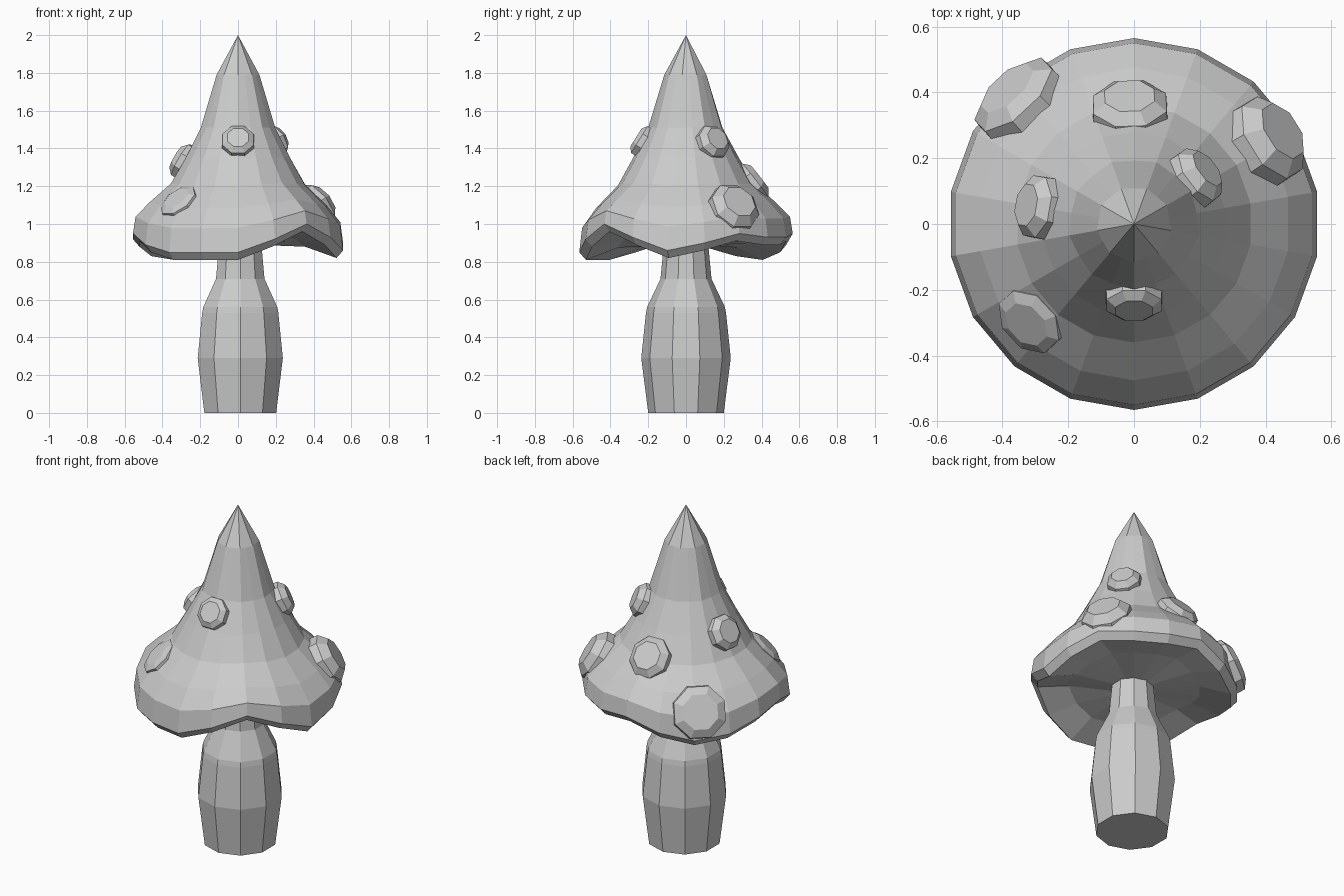
import bpy, bmesh, math
from mathutils import Vector

cube = bpy.data.objects.get("Cube")
if cube:
    bpy.data.objects.remove(cube)

grey = bpy.data.materials.new("stone grey")
grey.use_nodes = True
colour = (0.6, 0.6, 0.6, 1)
grey.diffuse_color = colour
grey.node_tree.nodes["Principled BSDF"].inputs["Base Color"].default_value = colour


def finish(name, bm):
    bmesh.ops.recalc_face_normals(bm, faces=bm.faces)
    mesh = bpy.data.meshes.new(name)
    bm.to_mesh(mesh)
    bm.free()
    mesh.materials.append(grey)
    obj = bpy.data.objects.new(name, mesh)
    bpy.context.collection.objects.link(obj)
    return obj


def bridge(bm, rings):
    for low, high in zip(rings, rings[1:]):
        n = len(low)
        for i in range(n):
            j = (i + 1) % n
            bm.faces.new((low[i], low[j], high[j], high[i]))


# Stem: ten-sided turned profile, swelling at the middle and pinched at the neck
bm = bmesh.new()
rings = []
for r, z in [(.2, 0), (.237, .29), (.212, .53), (.206, .56), (.135, .71), (.115, .92)]:
    ring = []
    for i in range(10):
        a = math.radians(36 * i - 90)
        ring.append(bm.verts.new((.012 + r * math.cos(a), r * math.sin(a), z)))
    rings.append(ring)
bridge(bm, rings)
bm.faces.new(rings[0])
bm.faces.new(rings[-1])
finish("stem", bm)

# Cap: eighteen-sided pointed hat whose brim rises and dips around the edge
SIDES = 18
brim = [.85, .92, 1.0, .93, .86, .90, .95, .93, .93,
        .95, .89, .85, .87, .92, .95, .89, .85, .85]
# radius, height, share of the brim wave, facet pairing (1 makes nine flat sides)
profile = [(.1, .89, 0, 0), (.36, .90, .5, 0), (.53, .86, 1, 0), (.565, .9, 1, 0),
           (.55, 1.01, .6, 0), (.475, 1.10, .3, 0), (.36, 1.21, .1, 0), (.28, 1.35, 0, 0),
           (.2, 1.51, 0, .6), (.115, 1.79, 0, 1)]
bm = bmesh.new()
rings = []
for r, z, share, paired in profile:
    ring = []
    for i in range(SIDES):
        a = math.radians(20 * i - 90)
        rad = r * (1 - paired * (i % 2) * (1 - math.cos(math.radians(20))))
        ring.append(bm.verts.new((rad * math.cos(a), rad * math.sin(a),
                                  z + share * (brim[i] - .9))))
    rings.append(ring)
bridge(bm, rings)
bm.faces.new(rings[0])
tip = bm.verts.new((0, 0, 2))
for i in range(SIDES):
    bm.faces.new((rings[-1][i], rings[-1][(i + 1) % SIDES], tip))
finish("cap", bm)


# Warts: faceted domes set into the slope of the cap
def wart(name, angle, dist, z, radius, tilt, height):
    a, t = math.radians(angle), math.radians(tilt)
    out = Vector((math.cos(a), math.sin(a), 0))
    normal = out * math.cos(t) + Vector((0, 0, math.sin(t)))
    bm = bmesh.new()
    rings = []
    for scale, lift in [(1.05, -.08), (1, height * .4), (.68, height)]:
        ring = []
        for i in range(8):
            b = math.radians(45 * i + 22.5)
            ring.append(bm.verts.new((radius * scale * math.cos(b),
                                      radius * scale * math.sin(b), lift)))
        rings.append(ring)
    bridge(bm, rings)
    bm.faces.new(rings[0])
    bm.faces.new(rings[-1])
    obj = finish(name, bm)
    obj.location = out * dist + Vector((0, 0, z))
    obj.rotation_euler = normal.to_track_quat('Z', 'Y').to_euler()


wart("front_wart", -90, .235, 1.44, .09, 32, .035)
wart("upper_left_wart", 37, .23, 1.43, .095, 25, .055)
wart("lower_left_wart", 32, .47, 1.08, .14, 32, .075)
wart("back_wart", 92, .35, 1.22, .12, 38, .05)
wart("right_wart", 170, .29, 1.33, .1, 30, .05)
wart("back_right_wart", 133, .52, 1.0, .15, 25, .05)
wart("front_right_wart", -137, .43, 1.12, .11, 45, .025)
